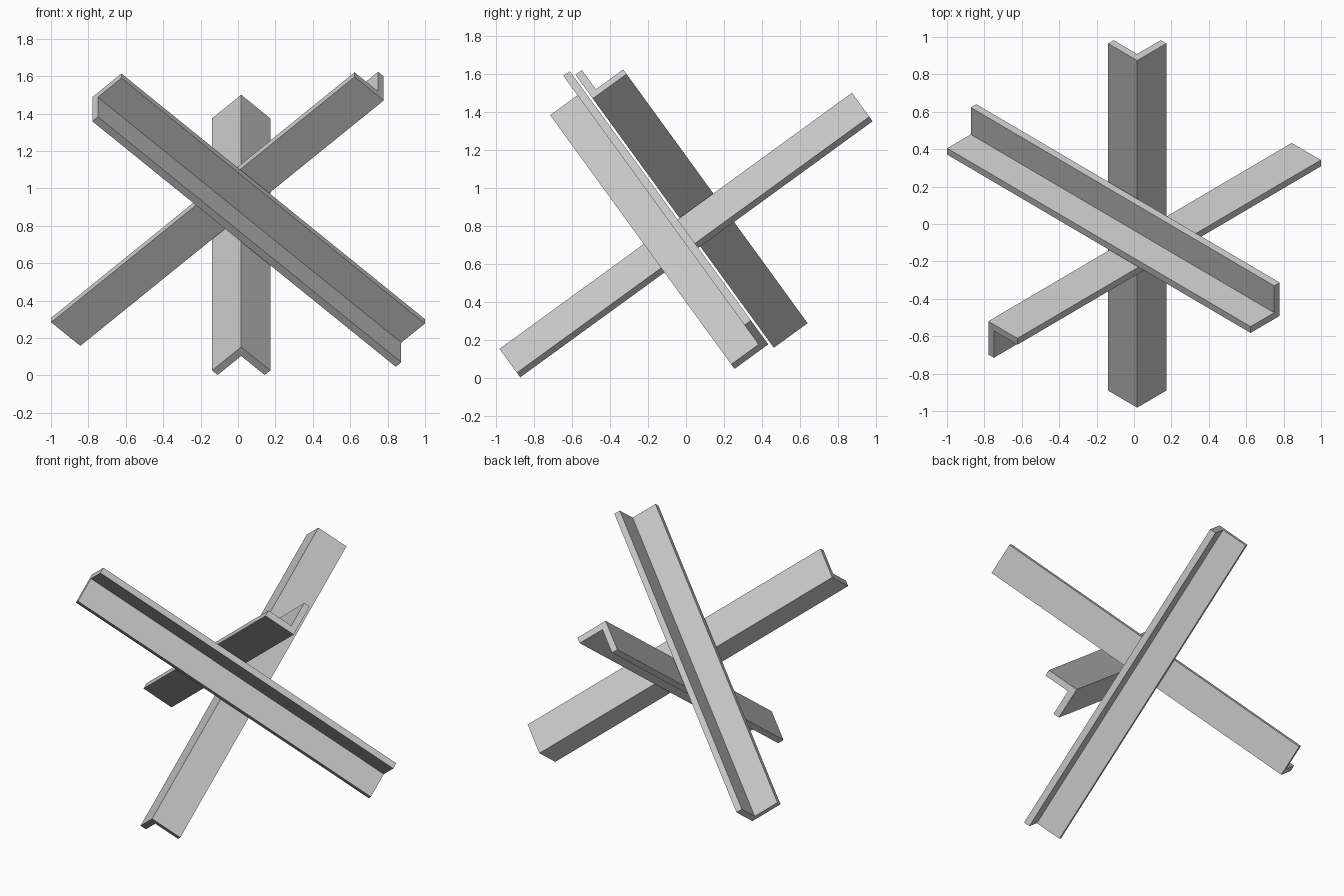
import bpy, bmesh, math
from mathutils import Vector

if "Cube" in bpy.data.objects:
    bpy.data.objects.remove(bpy.data.objects["Cube"])

LENGTH, LEG, THICK = 2.294, 0.22, 0.042

# Three mutually perpendicular beam directions
c, s, h = math.cos(math.radians(36)), math.sin(math.radians(36)), math.sqrt(0.5)
A = Vector((0, c, s))
B = Vector((h, h * s, -h * c))
C = Vector((h, -h * s, h * c))


def angle_beam(name, corner, along, leg_u, leg_v):
    """Extrude an L profile, with its outer corner at `corner`, along a direction."""
    profile = [(0, 0), (LEG, 0), (LEG, THICK), (THICK, THICK), (THICK, LEG), (0, LEG)]
    bm = bmesh.new()
    verts = [bm.verts.new(Vector(corner) + leg_u * u + leg_v * v) for u, v in profile]
    face = bm.faces.new(verts)
    ext = bmesh.ops.extrude_face_region(bm, geom=[face], use_keep_orig=True)
    moved = [g for g in ext["geom"] if isinstance(g, bmesh.types.BMVert)]
    bmesh.ops.translate(bm, verts=moved, vec=along * LENGTH)
    bmesh.ops.recalc_face_normals(bm, faces=bm.faces)
    mesh = bpy.data.meshes.new(name)
    bm.to_mesh(mesh)
    bm.free()
    obj = bpy.data.objects.new(name, mesh)
    bpy.context.collection.objects.link(obj)


# Front-to-back beam, ridge upward
angle_beam("lengthwise_beam", (0.017, -0.982, 0.152), A, -C, B)
# Beam from high front left to low back right, open to the front
angle_beam("left_high_beam", (-0.779, -0.52, 1.488), B, -A, C)
# Beam from high front right to low back left, open to the top
angle_beam("right_high_beam", (0.779, -0.491, 1.47), -C, A, -B)
